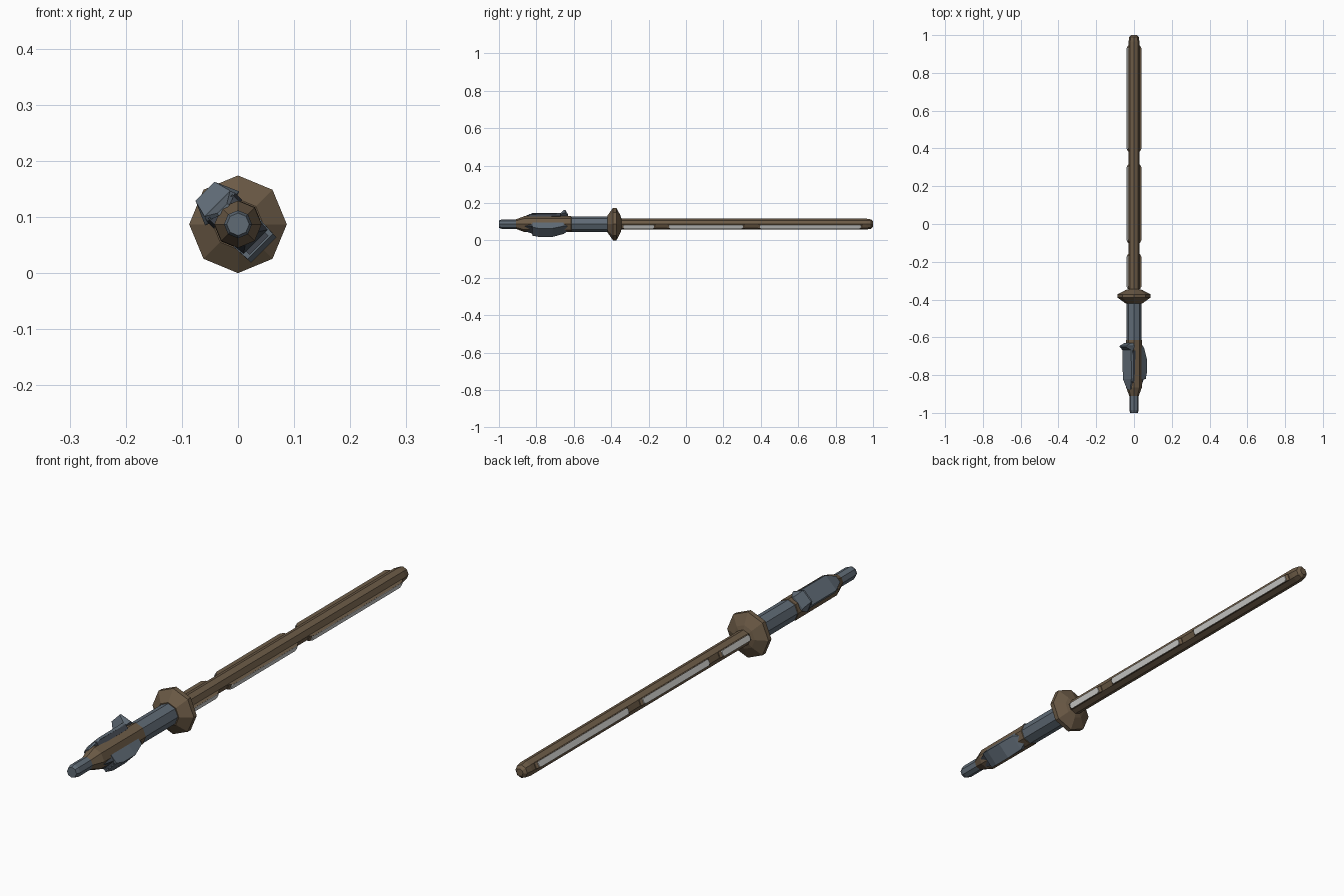
import bpy, bmesh, math

if "Cube" in bpy.data.objects:
    bpy.data.objects.remove(bpy.data.objects["Cube"])

ZC = 0.087          # height of the long axis


def material(name, rgb):
    m = bpy.data.materials.new(name)
    m.diffuse_color = (*rgb, 1)
    m.use_nodes = True
    m.node_tree.nodes["Principled BSDF"].inputs["Base Color"].default_value = m.diffuse_color
    return m


BROWN = material("bronze_brown", (0.150, 0.104, 0.062))
STEEL = material("blue_grey_steel", (0.115, 0.145, 0.178))
DARK = material("dark_steel", (0.05, 0.06, 0.075))
WHITE = material("pale_strip", (0.66, 0.66, 0.64))


def skin(name, rings, mat):
    """Join equal rings of points into a closed solid."""
    bm = bmesh.new()
    rows = [[bm.verts.new(p) for p in ring] for ring in rings]
    n = len(rows[0])
    for a, b in zip(rows, rows[1:]):
        for i in range(n):
            j = (i + 1) % n
            bm.faces.new((a[i], a[j], b[j], b[i]))
    bm.faces.new(rows[0])
    bm.faces.new(rows[-1])
    bmesh.ops.recalc_face_normals(bm, faces=bm.faces)
    me = bpy.data.meshes.new(name)
    bm.to_mesh(me)
    bm.free()
    me.materials.append(mat)
    ob = bpy.data.objects.new(name, me)
    bpy.context.collection.objects.link(ob)
    return ob


def lathe(name, profile, mat, sides=8):
    """Turn (y, radius) pairs round the long axis."""
    rings = []
    for y, r in profile:
        rings.append([(r * math.cos(i * math.tau / sides), y,
                       ZC + r * math.sin(i * math.tau / sides)) for i in range(sides)])
    return skin(name, rings, mat)


def mount(name, degrees, sections, mat):
    """Block on the side of the shaft.
    Sections: (y, inner distance, outer distance, inner half width, outer half width)."""
    a = math.radians(degrees)
    c, s = math.cos(a), math.sin(a)
    rings = []
    for y, w0, w1, h0, h1 in sections:
        corners = ((-h0, w0), (h0, w0), (h1, w1), (-h1, w1))
        rings.append([(w * c - u * s, y, ZC + w * s + u * c) for u, w in corners])
    return skin(name, rings, mat)


# turned parts, front to back
lathe("pommel", [(-1.0, .020), (-.985, .025), (-.88, .025)], STEEL)
lathe("rear_grip", [(-.91, .025), (-.865, .042), (-.615, .043), (-.612, .040)], BROWN)
lathe("front_grip", [(-.62, .041), (-.40, .041)], STEEL)
lathe("guard", [(-.42, .045), (-.39, .087), (-.372, .087), (-.35, .045), (-.345, .028)], BROWN)
lathe("shaft", [(-.36, .029), (.965, .029), (.99, .025), (1.0, .014)], BROWN)

# three strips along two opposite faces of the shaft
for side, deg in (("right", -22.5), ("left", 157.5)):
    for k, (y0, y1) in enumerate(((-.345, -.16), (-.10, .315), (.385, .945))):
        h = .0115
        mount(f"{side}_strip_housing_{k + 1}", deg,
              [(y0, .018, .030, h, h), (y0 + .015, .018, .0375, h, h),
               (y1 - .015, .018, .0375, h, h), (y1, .018, .030, h, h)], BROWN)
        h = .0112
        mount(f"{side}_strip_{k + 1}", deg,
              [(y0 + .010, .034, .0385, h, h * .5), (y0 + .018, .034, .0390, h, h),
               (y1 - .018, .034, .0390, h, h), (y1 - .010, .034, .0385, h, h * .5)], WHITE)

# lever on the upper left, with its flared end
mount("lever_base", 135, [(-.84, .025, .045, .030, .030), (-.67, .025, .045, .036, .036)], DARK)
mount("lever_plate", 135,
      [(-.875, .035, .040, .014, .012), (-.82, .043, .052, .036, .032),
       (-.66, .043, .053, .036, .032)], STEEL)
mount("lever_flare", 135,
      [(-.668, .040, .053, .036, .032), (-.652, .040, .083, .043, .024),
       (-.645, .040, .083, .043, .024), (-.630, .035, .045, .030, .026)], STEEL)

# box on the lower right, with a dark front panel
mount("box_base", -45, [(-.86, .025, .036, .020, .018), (-.82, .025, .044, .032, .030)], DARK)
mount("side_box", -45,
      [(-.82, .022, .056, .034, .032), (-.785, .022, .065, .034, .032),
       (-.715, .022, .065, .034, .032), (-.655, .022, .045, .034, .030),
       (-.63, .022, .034, .020, .016)], STEEL)
mount("box_front_panel", -45,
      [(-.823, .044, .053, .024, .024), (-.818, .044, .053, .024, .024)], DARK)
